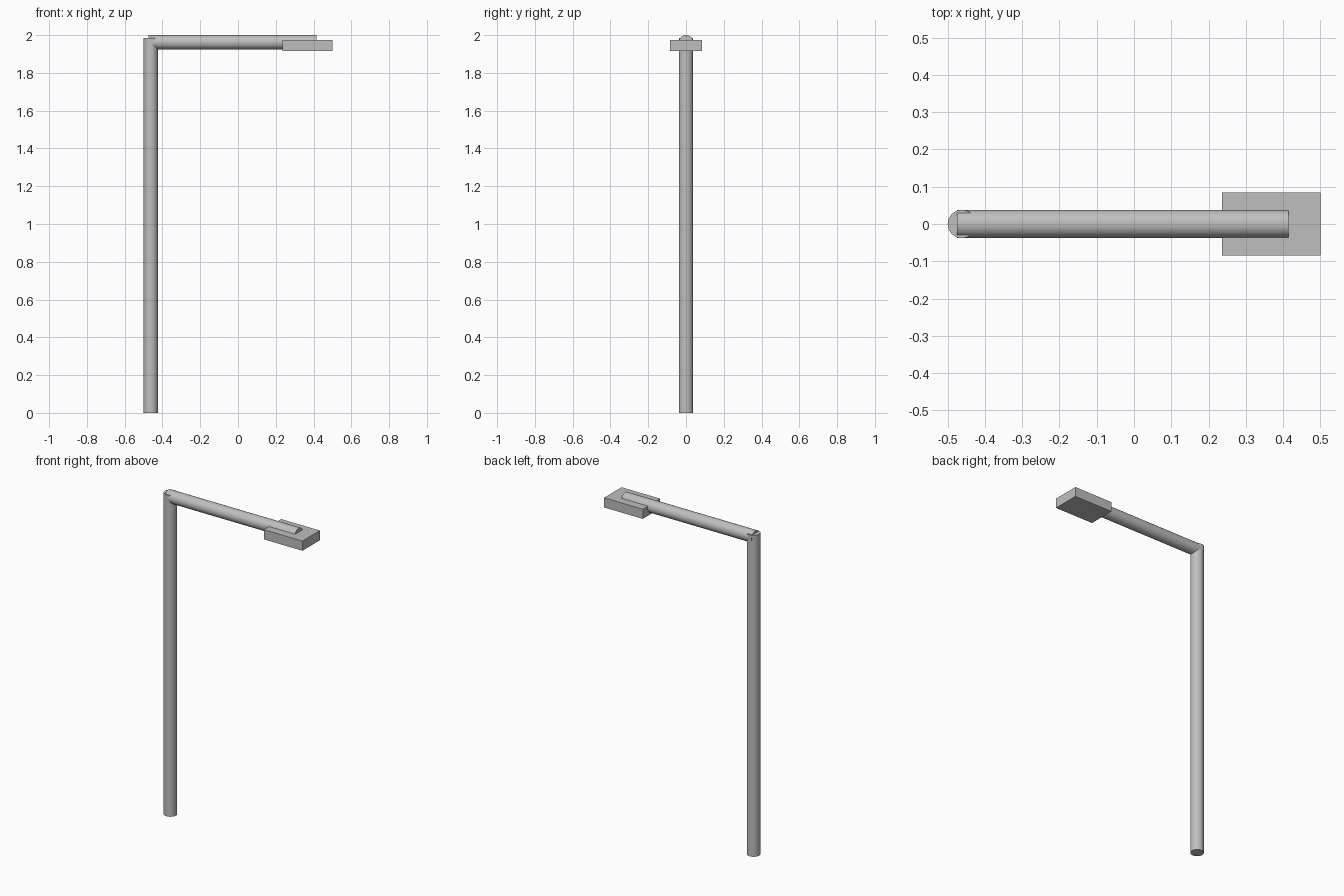
import bpy, math

cube = bpy.data.objects.get("Cube")
if cube:
    bpy.data.objects.remove(cube, do_unlink=True)

RADIUS = 0.038

grey = bpy.data.materials.new("light_grey")
grey.use_nodes = True
color = (0.52, 0.52, 0.52, 1)
grey.diffuse_color = color
grey.node_tree.nodes["Principled BSDF"].inputs["Base Color"].default_value = color


def tube(name, length, center, rotation=(0, 0, 0)):
    bpy.ops.mesh.primitive_cylinder_add(vertices=32, radius=RADIUS, depth=length,
                                        location=center, rotation=rotation)
    ob = bpy.context.object
    ob.name = name
    ob.data.materials.append(grey)
    bpy.ops.object.shade_smooth_by_angle(angle=math.radians(30))
    return ob


# Upright pole and the horizontal arm that overlaps its top
pole_height = 1.985
tube("pole", pole_height, (-0.5 + RADIUS, 0, pole_height / 2))
arm_start, arm_end = -0.475, 0.415
tube("arm", arm_end - arm_start, ((arm_start + arm_end) / 2, 0, 2 - RADIUS),
     (0, math.pi / 2, 0))

# Flat lamp head around the end of the arm
bpy.ops.mesh.primitive_cube_add(size=1, location=(0.368, 0, 1.945))
head = bpy.context.object
head.name = "lamp_head"
head.scale = (0.264, 0.17, 0.06)
bpy.ops.object.transform_apply(location=False, rotation=False, scale=True)
head.data.materials.append(grey)
